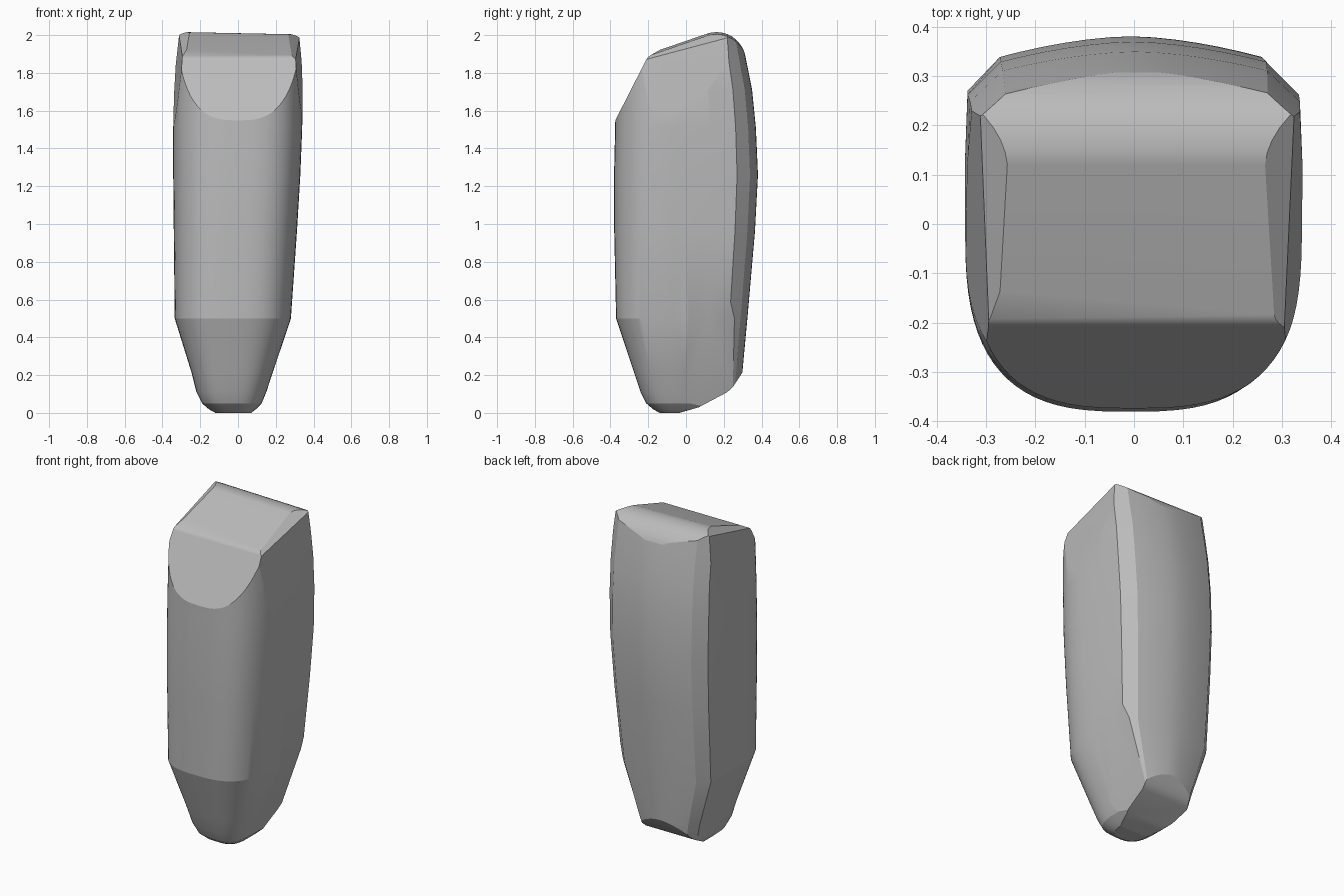
import bpy, bmesh
from math import cos, sin, pi, radians
from mathutils import Vector

cube = bpy.data.objects.get("Cube")
if cube:
    bpy.data.objects.remove(cube, do_unlink=True)

# Plan outline in unit size: rounded front half, chamfered and gently bowed back
N = 2 / 2.9
outline = []
for i in range(41):
    a = pi + pi * i / 40
    c, s = cos(a), sin(a)
    outline.append((abs(c) ** N * (1 if c > 0 else -1), -abs(s) ** N))
outline += [(1, 0.35), (0.985, 0.71)]
for i in range(13):
    x = 0.79 * (1 - i / 6)
    outline.append((x, 1 - 0.11 * (abs(x) / 0.79) ** 1.7))
outline += [(-0.985, 0.71), (-1, 0.35)]

# Sections: height, right edge, left edge, front, back
sections = [
    (-0.01, -0.12, 0.07, -0.14, 0.26),
    (0.01, -0.155, 0.095, -0.175, 0.265),
    (0.04, -0.19, 0.125, -0.21, 0.27),
    (0.1, -0.22, 0.15, -0.24, 0.285),
    (0.2, -0.245, 0.183, -0.274, 0.298),
    (0.49, -0.335, 0.28, -0.37, 0.325),
    (0.95, -0.34, 0.312, -0.38, 0.365),
    (1.25, -0.343, 0.33, -0.381, 0.381),
    (1.5, -0.343, 0.34, -0.375, 0.37),
    (1.7, -0.338, 0.342, -0.372, 0.35),
    (1.9, -0.333, 0.342, -0.37, 0.31),
    (2.1, -0.33, 0.34, -0.37, 0.27),
]

# Loft the body
bm = bmesh.new()
rings = []
for z, xl, xr, yf, yb in sections:
    mid, half = (xl + xr) / 2, (xr - xl) / 2
    rings.append([bm.verts.new((mid + half * u, v * (yb if v > 0 else -yf), z))
                  for u, v in outline])
count = len(outline)
for lower, upper in zip(rings, rings[1:]):
    for i in range(count):
        j = (i + 1) % count
        bm.faces.new((lower[i], lower[j], upper[j], upper[i]))
bm.faces.new(rings[0][::-1])
bm.faces.new(rings[-1])


def slice_off(point, normal):
    """Remove everything beyond a plane and cap the cut."""
    geom = bm.verts[:] + bm.edges[:] + bm.faces[:]
    cut = bmesh.ops.bisect_plane(bm, geom=geom, dist=1e-5, plane_co=Vector(point),
                                 plane_no=Vector(normal).normalized(), clear_outer=True)
    edges = [e for e in cut["geom_cut"] if isinstance(e, bmesh.types.BMEdge) and e.is_boundary]
    if edges:
        bmesh.ops.edgeloop_fill(bm, edges=edges)


def round_off(y, z, radius, angles, tilt=0.02):
    """Shave a run of planes tangent to an arc in the side profile."""
    for deg in angles:
        c, s = cos(radians(deg)), sin(radians(deg))
        slice_off((0, y + radius * c, z + radius * s), (tilt * s, c, s))


# Front bevel, sloping top and rounded top back
round_off(-0.158, 1.831, 0.06, (153, 142, 131, 120), 0)
round_off(0.16, 1.84, 0.16, (109, 100, 91, 82, 73, 64, 55, 46, 37, 28, 19))
# Upper side flats and top corner chamfers
slice_off((-0.295, -0.19, 1.88), (-1, -0.07, 0.107))
slice_off((0.305, -0.19, 1.88), (1, -0.07, 0.09))
slice_off((-0.27, 0.15, 2.0), (-0.6, -0.24, 0.8))
slice_off((0.285, 0.15, 1.985), (0.6, -0.24, 0.8))
# Lower side facet, slanted base and its rounded back edge
slice_off((0.28, 0.07, 0.51), (0.93, 0.12, -0.32))
slice_off((-0.09, 0, 0), (0, 0.28, -0.96))
for y, z, deg in ((0.2, 0.09, -62), (0.235, 0.115, -48), (0.27, 0.16, -33)):
    slice_off((0, y, z), (0, cos(radians(deg)), sin(radians(deg))))

bmesh.ops.remove_doubles(bm, verts=bm.verts[:], dist=0.0015)
bmesh.ops.recalc_face_normals(bm, faces=bm.faces[:])
low = min(v.co.z for v in bm.verts)
bmesh.ops.translate(bm, verts=bm.verts[:], vec=(0, 0, -low))

mesh = bpy.data.meshes.new("stone_body")
bm.to_mesh(mesh)
bm.free()
stone = bpy.data.objects.new("stone_body", mesh)
bpy.context.collection.objects.link(stone)

# Plain grey stone
grey = bpy.data.materials.new("stone_grey")
grey.use_nodes = True
colour = (0.5, 0.5, 0.5, 1)
grey.diffuse_color = colour
grey.node_tree.nodes["Principled BSDF"].inputs["Base Color"].default_value = colour
mesh.materials.append(grey)

# Smooth shading with crisp creases
bpy.ops.object.select_all(action="DESELECT")
stone.select_set(True)
bpy.context.view_layer.objects.active = stone
bpy.ops.object.shade_smooth_by_angle(angle=radians(16))
weighted = stone.modifiers.new("face_weighting", "WEIGHTED_NORMAL")
weighted.keep_sharp = True
